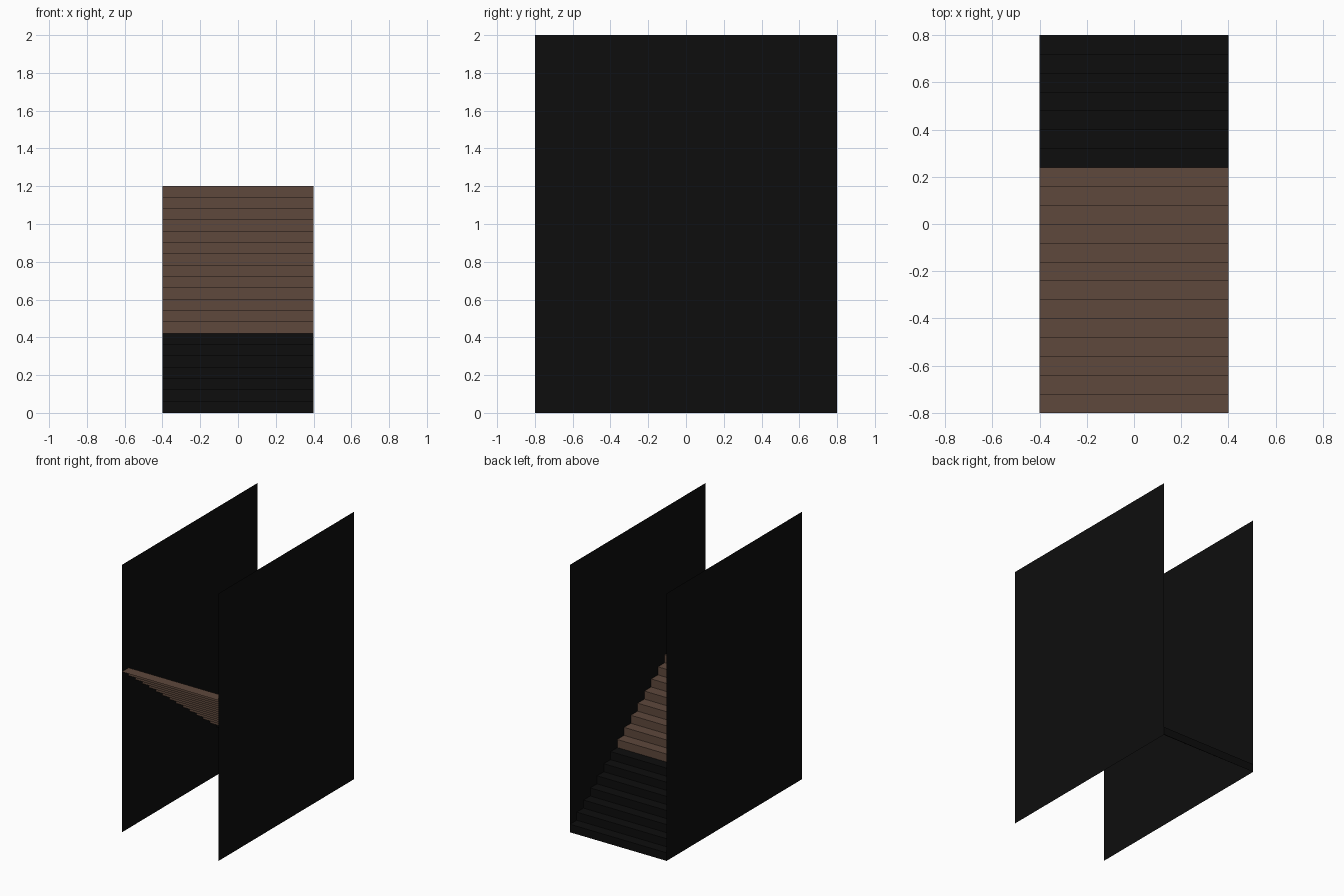
import bpy

if "Cube" in bpy.data.objects:
    bpy.data.objects.remove(bpy.data.objects["Cube"])

STEPS, RUN, RISE = 20, 0.08, 0.06
HALF_W, HALF_D, HEIGHT = 0.4, 0.8, 2.0
DARK_STEPS = 7


def material(name, rgb):
    m = bpy.data.materials.new(name)
    m.diffuse_color = (*rgb, 1.0)
    m.use_nodes = True
    m.node_tree.nodes["Principled BSDF"].inputs["Base Color"].default_value = m.diffuse_color
    return m


black = material("black", (0.004, 0.004, 0.004))
brown = material("brown", (0.112, 0.065, 0.045))


def sheet(name, verts, faces, mats):
    me = bpy.data.meshes.new(name)
    me.from_pydata(verts, [], faces)
    for m in mats:
        me.materials.append(m)
    ob = bpy.data.objects.new(name, me)
    bpy.context.collection.objects.link(ob)
    return ob


# Side walls: thin flat panels facing outward
for name, s in (("left_wall", -1), ("right_wall", 1)):
    x, y = s * HALF_W, s * HALF_D
    sheet(name, [(x, -y, 0), (x, y, 0), (x, y, HEIGHT), (x, -y, HEIGHT)],
          [(0, 1, 2, 3)], [black])

# Stair profile: riser then tread, climbing from the back to the front
profile = [(HALF_D, 0.0)]
for i in range(STEPS):
    y = HALF_D - i * RUN
    z = (i + 1) * RISE
    profile += [(y, z), (y - RUN, z)]

verts = [(x, y, z) for y, z in profile for x in (HALF_W, -HALF_W)]
faces = [(2 * i, 2 * i + 1, 2 * i + 3, 2 * i + 2) for i in range(len(profile) - 1)]
stairs = sheet("stairs", verts, faces, [black, brown])

# Lowest steps are black, the rest brown
for p in stairs.data.polygons:
    p.material_index = 0 if p.center.z < DARK_STEPS * RISE + 0.01 else 1
